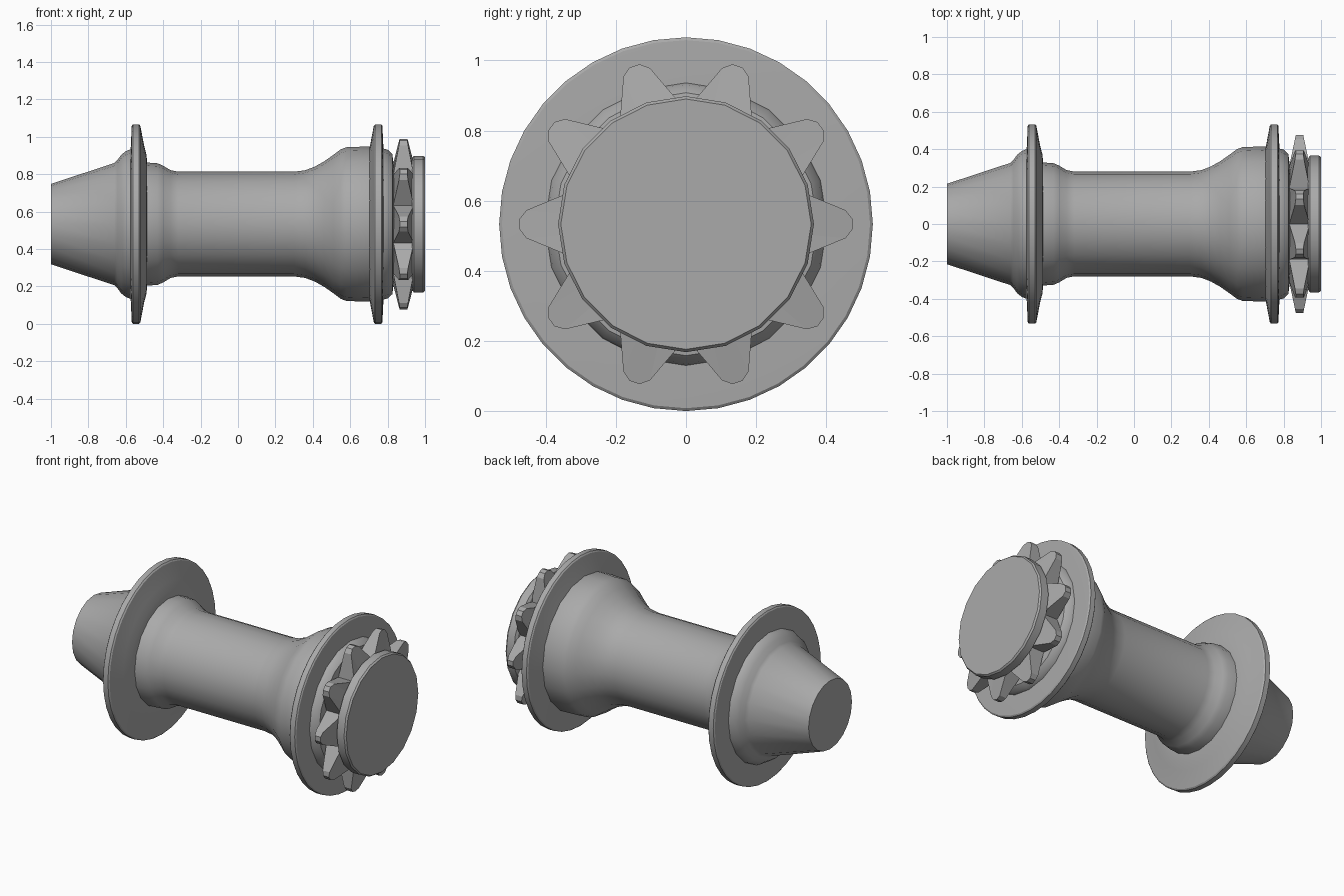
import bpy, bmesh, math

cube = bpy.data.objects.get("Cube")
if cube:
    bpy.data.objects.remove(cube, do_unlink=True)

AXIS_Z = 0.533

metal = bpy.data.materials.new("brushed grey metal")
metal.use_nodes = True
GREY = (0.4, 0.4, 0.4, 1)
metal.diffuse_color = GREY
metal.node_tree.nodes["Principled BSDF"].inputs["Base Color"].default_value = GREY


def skin_rings(name, rings, smooth=True):
    """Join closed rings of points (x, radius, angle) and cap both ends."""
    bm = bmesh.new()
    loops = [[bm.verts.new((x, r * math.cos(a), AXIS_Z + r * math.sin(a)))
              for x, r, a in ring] for ring in rings]
    n = len(loops[0])
    for low, high in zip(loops, loops[1:]):
        for i in range(n):
            j = (i + 1) % n
            bm.faces.new((low[i], low[j], high[j], high[i]))
    bm.faces.new(loops[0])
    bm.faces.new(loops[-1])
    bmesh.ops.recalc_face_normals(bm, faces=bm.faces)
    mesh = bpy.data.meshes.new(name)
    bm.to_mesh(mesh)
    bm.free()
    mesh.materials.append(metal)
    obj = bpy.data.objects.new(name, mesh)
    bpy.context.collection.objects.link(obj)
    if smooth:
        bpy.ops.object.select_all(action='DESELECT')
        obj.select_set(True)
        bpy.context.view_layer.objects.active = obj
        bpy.ops.object.shade_smooth_by_angle(angle=math.radians(30))
    return obj


def lathe(name, profile, sides):
    return skin_rings(name, [[(x, r, math.tau * i / sides) for i in range(sides)]
                             for x, r in profile])


# Hub body: tapered end, shoulder, waist, flared bell
lathe("hub_body", [
    (-1, 0.215), (-0.66, 0.327), (-0.645, 0.342), (-0.625, 0.37),
    (-0.6, 0.39), (-0.57, 0.402), (-0.53, 0.402), (-0.5, 0.33),
    (-0.43, 0.325), (-0.4, 0.312), (-0.36, 0.288), (-0.32, 0.28),
    (0.3, 0.28), (0.36, 0.288), (0.41, 0.307), (0.46, 0.335),
    (0.51, 0.37), (0.55, 0.4), (0.58, 0.411), (0.69, 0.415),
    (0.77, 0.405), (0.8, 0.398), (0.825, 0.375), (0.835, 0.3),
    (0.95, 0.3)], 20)

# Spoke flanges: flat outside, dished towards the waist
flange = [(0.04, 0.3), (0.04, 0.4), (0.034, 0.525), (0.028, 0.533),
          (-0.005, 0.533), (-0.012, 0.525), (-0.032, 0.42), (-0.045, 0.37),
          (-0.05, 0.3)]
for name, x0, side in (("left_flange", 0.738, 1), ("right_flange", -0.534, -1)):
    lathe(name, [(x0 + side * x, r) for x, r in flange], 36)

# Sprocket: teeth thin out towards their tips
TEETH = 10
tooth = [(-18, 0.325), (-5, 0.457), (-1.8, 0.475), (1.8, 0.475), (5, 0.457)]
outline = [(r, math.radians(deg + 360 / TEETH * k))
           for k in range(TEETH) for deg, r in tooth]


def half_width(r):
    return 0.055 - 0.035 * (r - 0.325) / 0.15


skin_rings("sprocket", [
    [(0.885 - 0.057, 0.29, a) for r, a in outline],
    [(0.885 - half_width(r), r, a) for r, a in outline],
    [(0.885 + half_width(r), r, a) for r, a in outline],
    [(0.885 + 0.057, 0.29, a) for r, a in outline]], smooth=False)

# End cap
lathe("end_cap", [(0.93, 0.35), (0.94, 0.365), (0.99, 0.365), (1, 0.357)], 20)
